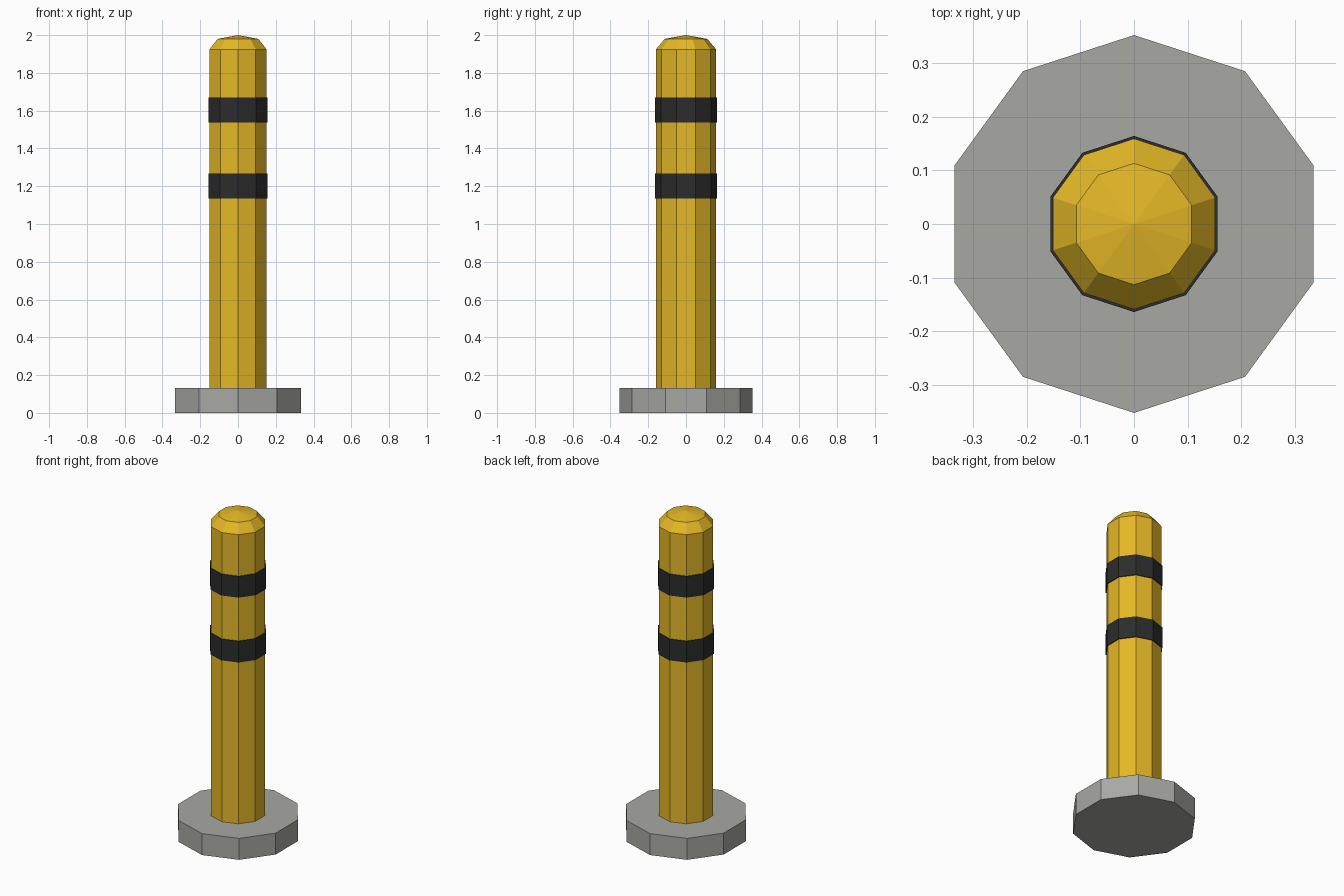
import bpy
import bmesh
from math import cos, sin, pi

SIDES = 10

cube = bpy.data.objects.get("Cube")
if cube:
    bpy.data.objects.remove(cube, do_unlink=True)


def make_material(name, color):
    mat = bpy.data.materials.new(name)
    mat.use_nodes = True
    mat.diffuse_color = (*color, 1)
    mat.node_tree.nodes["Principled BSDF"].inputs["Base Color"].default_value = (*color, 1)
    return mat


def lathe(name, profile, mat):
    """Spin (radius, height) points into a closed, flat-sided solid with a corner facing front."""
    bm = bmesh.new()
    rings = []
    for r, z in profile:
        if r == 0:
            rings.append([bm.verts.new((0, 0, z))] * SIDES)
        else:
            angles = [2 * pi * i / SIDES - pi / 2 for i in range(SIDES)]
            rings.append([bm.verts.new((r * cos(a), r * sin(a), z)) for a in angles])
    for low, high in zip(rings, rings[1:]):
        for i in range(SIDES):
            j = (i + 1) % SIDES
            corners = [low[i], low[j], high[j], high[i]]
            bm.faces.new(list(dict.fromkeys(corners)))
    # Close flat ends
    if profile[0][0] > 0:
        bm.faces.new(rings[0][::-1])
    if profile[-1][0] > 0:
        bm.faces.new(rings[-1])
    bmesh.ops.recalc_face_normals(bm, faces=bm.faces)
    mesh = bpy.data.meshes.new(name)
    bm.to_mesh(mesh)
    bm.free()
    mesh.materials.append(mat)
    obj = bpy.data.objects.new(name, mesh)
    bpy.context.collection.objects.link(obj)
    return obj


yellow = make_material("safety yellow", (0.78, 0.48, 0.02))
black = make_material("band black", (0.025, 0.025, 0.026))
grey = make_material("concrete grey", (0.39, 0.39, 0.37))

# Foot slab
lathe("base", [(0.352, 0), (0.352, 0.133)], grey)

# Post with chamfered, shallow pointed cap
lathe("post", [(0.159, 0.12), (0.159, 1.925), (0.113, 1.98), (0, 2)], yellow)

# Two dark bands around the post
for name, z in (("lower_band", 1.135), ("upper_band", 1.537)):
    lathe(name, [(0.164, z), (0.164, z + 0.132)], black)
